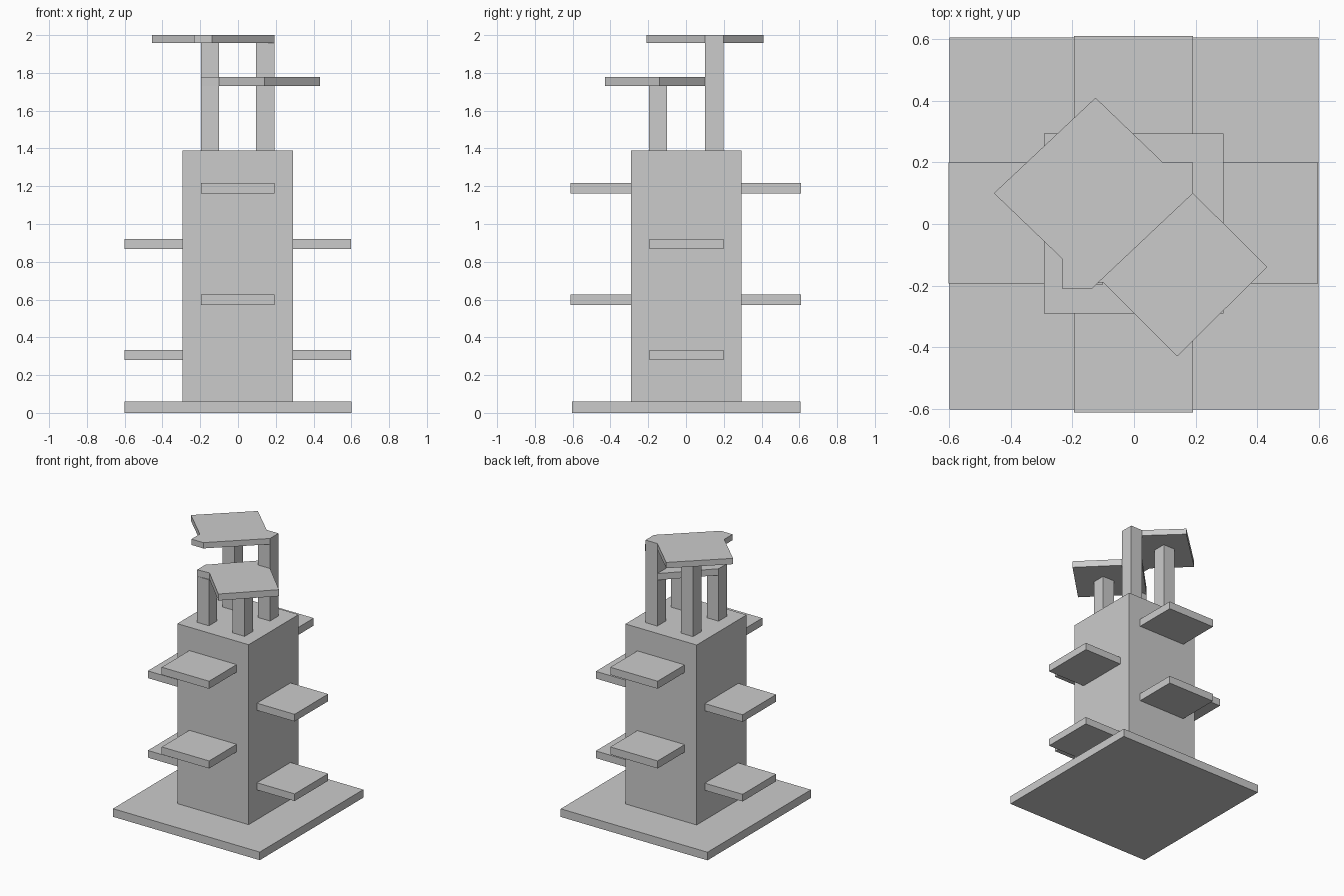
import bpy, bmesh

if "Cube" in bpy.data.objects:
    bpy.data.objects.remove(bpy.data.objects["Cube"])


def prism(name, points, z0, z1):
    """Extrude a flat outline from z0 up to z1."""
    bm = bmesh.new()
    face = bm.faces.new([bm.verts.new((x, y, z0)) for x, y in points])
    top = bmesh.ops.extrude_face_region(bm, geom=[face])["geom"]
    for v in top:
        if isinstance(v, bmesh.types.BMVert):
            v.co.z = z1
    bmesh.ops.recalc_face_normals(bm, faces=bm.faces[:])
    me = bpy.data.meshes.new(name)
    bm.to_mesh(me)
    bm.free()
    ob = bpy.data.objects.new(name, me)
    bpy.context.collection.objects.link(ob)
    return ob


def box(name, x0, x1, y0, y1, z0, z1):
    return prism(name, [(x0, y0), (x1, y0), (x1, y1), (x0, y1)], z0, z1)


# Base slab and main column
box("base", -0.6, 0.6, -0.603, 0.606, 0, 0.06)
box("column", -0.293, 0.29, -0.29, 0.294, 0.06, 1.39)

# Shelves: left/right pairs and front/back pairs at alternating heights
for z in (0.28, 0.868):
    box("shelf_left", -0.602, -0.293, -0.193, 0.199, z, z + 0.053)
    box("shelf_right", 0.29, 0.598, -0.193, 0.199, z, z + 0.053)
for z in (0.572, 1.161):
    box("shelf_front", -0.195, 0.192, -0.612, -0.29, z, z + 0.056)
    box("shelf_back", -0.195, 0.192, 0.294, 0.61, z, z + 0.056)

# Four posts on top of the column
L, R = (-0.197, -0.1), (0.095, 0.192)
F, B = (-0.197, -0.1), (0.1, 0.199)
box("post_front_left", *L, *F, 1.39, 1.73)
box("post_front_right", *R, *F, 1.39, 1.73)
box("post_back_left", *L, *B, 1.39, 1.957)
box("post_back_right", *R, *B, 1.39, 1.957)

# Diagonal platforms, each a turned rectangle with square corner tabs
prism("upper_platform", [
    (-0.125, 0.41), (-0.455, 0.1), (-0.234, -0.112), (-0.234, -0.21),
    (-0.137, -0.21), (0.192, 0.1), (0.192, 0.199), (0.095, 0.199)], 1.957, 2.0)
prism("lower_platform", [
    (0.14, -0.43), (0.433, -0.14), (0.192, 0.1), (0.192, 0.199),
    (0.095, 0.199), (-0.197, -0.1), (-0.197, -0.197), (-0.1, -0.19)], 1.73, 1.778)
